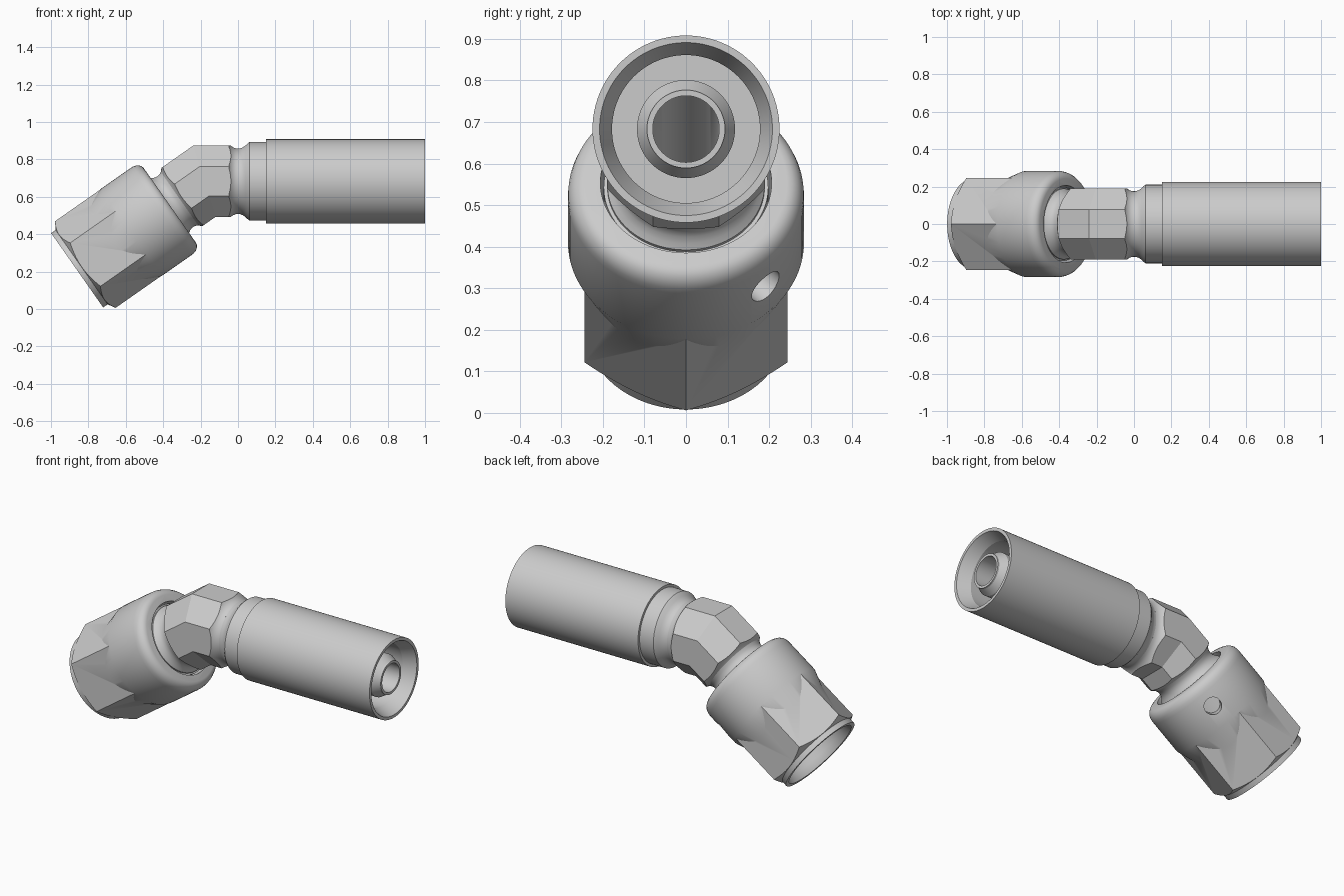
import bpy, bmesh, math
from mathutils import Vector

if "Cube" in bpy.data.objects:
    bpy.data.objects.remove(bpy.data.objects["Cube"])

TH = math.radians(35)                       # bend of the elbow
C, S = math.cos(TH), math.sin(TH)
P = Vector((-0.18, 0, 0.683))               # where the two axes meet
Y = Vector((0, 1, 0))
V_A = Vector((0, 0, -1))                    # cross-section axis, hose arm
D_B, V_B = Vector((-C, 0, -S)), Vector((S, 0, -C))   # nut arm


def arm_a(x, r):
    return (Vector((x, 0, P.z)), V_A, r)


def arm_b(s, r):
    return (P + D_B * s, V_B, r)


def miter(r):
    return (P, (V_A + V_B) / (1 + C), r)


def skin(name, rings, segs=96, phase=0.0, closed=False):
    """Bridge rings of points along an arm; cap ends or close into a loop."""
    bm = bmesh.new()
    loops = []
    for c, v, r in rings:
        loops.append([bm.verts.new(c + r * (v * math.cos(a) + Y * math.sin(a)))
                      for a in (phase + 2 * math.pi * i / segs for i in range(segs))])
    pairs = list(zip(loops, loops[1:]))
    if closed:
        pairs.append((loops[-1], loops[0]))
    else:
        bm.faces.new(loops[0])
        bm.faces.new(loops[-1])
    for a, b in pairs:
        for i in range(segs):
            j = (i + 1) % segs
            bm.faces.new((a[i], a[j], b[j], b[i]))
    bmesh.ops.recalc_face_normals(bm, faces=bm.faces)
    me = bpy.data.meshes.new(name)
    bm.to_mesh(me)
    bm.free()
    ob = bpy.data.objects.new(name, me)
    bpy.context.collection.objects.link(ob)
    return ob


def activate(ob):
    bpy.ops.object.select_all(action='DESELECT')
    ob.select_set(True)
    bpy.context.view_layer.objects.active = ob


def boolean(ob, other, op):
    m = ob.modifiers.new(op, 'BOOLEAN')
    m.operation, m.object, m.solver = op, other, 'EXACT'
    activate(ob)
    bpy.ops.object.modifier_apply(modifier=m.name)
    bpy.data.objects.remove(other)


# Hose sleeve with its inner nipple, one closed turned profile
sleeve = skin("hose_sleeve", [arm_a(*p) for p in (
    (0, .175), (.012, .176), (.025, .181), (.04, .191), (.052, .203), (.062, .21),
    (.15, .21), (.15, .225), (1, .225), (1, .208), (.93, .178), (.2, .178),
    (.2, .118), (.93, .118), (.97, .094), (.98, .094), (.98, .08), (0, .08))],
    closed=True)

# Elbow: mitred octagon bar trimmed by turned necks at both ends
elbow = skin("elbow_block", [arm_a(0, .206), miter(.206), arm_b(.25, .206)],
             segs=8, phase=math.pi / 8)
necks = skin("neck_trim", [arm_a(*p) for p in (
    (.001, .175), (-.012, .176), (-.025, .181), (-.038, .19), (-.048, .202), (-.055, .22))]
    + [miter(.22)] + [arm_b(*p) for p in (
        (.13, .22), (.14, .203), (.15, .187), (.162, .174), (.178, .167), (.195, .166),
        (.21, .17), (.225, .179), (.237, .189), (.26, .189))])
boolean(elbow, necks, 'INTERSECT')
boolean(elbow, skin("elbow_bore", [arm_a(.02, .08), miter(.08), arm_b(.3, .08)]), 'DIFFERENCE')

# Seat inside the nut, with a conical sealing face
seat = skin("seat", [arm_b(*p) for p in (
    (.245, .08), (.245, .198), (.52, .198), (.52, .18), (.40, .08))], closed=True)

# Swivel nut: chamfered hexagon, round shoulder and end collar
nut = skin("swivel_nut", [arm_b(.35, .2825), arm_b(.82, .2825)], segs=6)
boolean(nut, skin("chamfer", [arm_b(*p) for p in (
    (.3, .3), (.766, .3), (.805, .236))]), 'INTERSECT')
boolean(nut, skin("shoulder", [arm_b(*p) for p in (
    (.225, .243), (.228, .256), (.236, .268), (.25, .278), (.267, .283),
    (.285, .284), (.476, .284), (.61, .236))]), 'UNION')
boolean(nut, skin("collar", [arm_b(.7, .2425), arm_b(.83, .2425)]), 'UNION')
boolean(nut, skin("nut_bore", [arm_b(*p) for p in (
    (.2, .206), (.79, .206), (.85, .228))]), 'DIFFERENCE')

# Small round hole drilled through the nut shoulder
ang = math.radians(43)
out = V_B * math.cos(ang) + Y * math.sin(ang)
bpy.ops.mesh.primitive_cylinder_add(vertices=40, radius=.045, depth=.2,
                                    location=P + D_B * .365 + out * .28)
drill = bpy.context.object
drill.rotation_euler = out.to_track_quat('Z', 'Y').to_euler()
bpy.context.view_layer.update()
boolean(nut, drill, 'DIFFERENCE')

for ob in (sleeve, elbow, seat, nut):
    activate(ob)
    bpy.ops.object.shade_smooth_by_angle(angle=math.radians(22))
